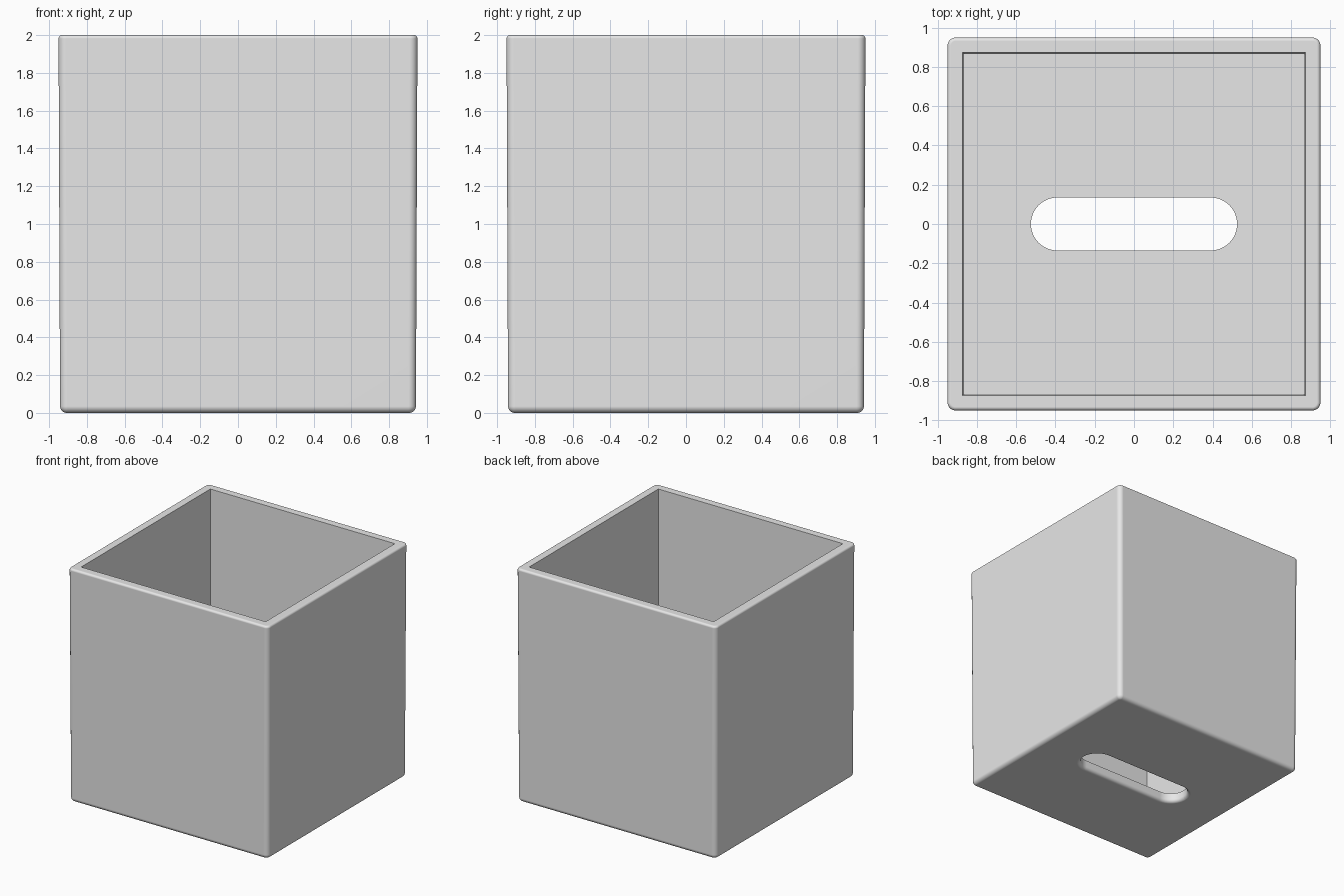
import bpy, bmesh, math

if "Cube" in bpy.data.objects:
    bpy.data.objects.remove(bpy.data.objects["Cube"])

grey = bpy.data.materials.new("light grey")
grey.diffuse_color = (0.8, 0.8, 0.8, 1)
grey.use_nodes = True
grey.node_tree.nodes["Principled BSDF"].inputs["Base Color"].default_value = grey.diffuse_color


def outline(hx, hy, r, seg):
    """Rounded rectangle with half sizes hx, hy and corner radius r."""
    pts = []
    for i, (sx, sy) in enumerate([(1, 1), (-1, 1), (-1, -1), (1, -1)]):
        for k in range(seg + 1):
            a = math.pi / 2 * (i + k / seg)
            pts.append((sx * (hx - r) + r * math.cos(a),
                        sy * (hy - r) + r * math.sin(a)))
    return pts


def loft(name, rings):
    """Closed solid through a stack of (outline, z) rings."""
    bm = bmesh.new()
    loops = [[bm.verts.new((x, y, z)) for x, y in pts] for pts, z in rings]
    n = len(loops[0])
    for a, b in zip(loops, loops[1:]):
        for i in range(n):
            j = (i + 1) % n
            bm.faces.new((a[i], a[j], b[j], b[i]))
    bm.faces.new(loops[0][::-1])
    bm.faces.new(loops[-1])
    bmesh.ops.recalc_face_normals(bm, faces=bm.faces)
    mesh = bpy.data.meshes.new(name)
    bm.to_mesh(mesh)
    bm.free()
    mesh.materials.append(grey)
    ob = bpy.data.objects.new(name, mesh)
    bpy.context.collection.objects.link(ob)
    return ob


SEG = 6
steps = [math.pi / 2 * k / SEG for k in range(SEG + 1)]

# Outer body: slightly tapered, rounded bottom edge and finer top edge
rings = []
R, T = 0.035, 0.018
for a in steps:
    d = R * (1 - math.sin(a))
    rings.append((outline(0.942 - d, 0.942 - d, 0.04 - d, SEG), R * (1 - math.cos(a))))
for a in steps:
    d = T * (1 - math.cos(a))
    rings.append((outline(0.95 - d, 0.95 - d, 0.04 - d, SEG), 2 - T + T * math.sin(a)))
box = loft("box", rings)

# Cavity cutter: sharp-cornered and drafted towards the floor
bm = bmesh.new()
bmesh.ops.create_cube(bm, size=2)
for v in bm.verts:
    h = 0.875 if v.co.z > 0 else 0.866
    v.co = (math.copysign(h, v.co.x), math.copysign(h, v.co.y), 2.002 if v.co.z > 0 else 0.08)
mesh = bpy.data.meshes.new("cavity_cutter")
bm.to_mesh(mesh)
bm.free()
mesh.materials.append(grey)
cavity = bpy.data.objects.new("cavity_cutter", mesh)
bpy.context.collection.objects.link(cavity)

# Slot cutter: stadium flaring out to round the underside edge
F = 0.03
profile = [(F, -0.01)]
profile += [(F * (1 - math.sin(a)), F * (1 - math.cos(a))) for a in steps]
profile += [(0, 0.2)]
slot = loft("slot_cutter", [(outline(0.525 + d, 0.135 + d, 0.1345 + d, 12), z)
                            for d, z in profile])

# Cut the cavity and the slot, then bake the result
for cutter in (cavity, slot):
    cutter.hide_render = True
    m = box.modifiers.new(cutter.name, 'BOOLEAN')
    m.operation = 'DIFFERENCE'
    m.solver = 'EXACT'
    m.object = cutter
bpy.context.view_layer.update()
deps = bpy.context.evaluated_depsgraph_get()
baked = bpy.data.meshes.new_from_object(box.evaluated_get(deps))
box.modifiers.clear()
box.data = baked
for cutter in (cavity, slot):
    bpy.data.objects.remove(cutter)

# Smooth fillets with flat walls
bpy.ops.object.select_all(action='DESELECT')
box.select_set(True)
bpy.context.view_layer.objects.active = box
bpy.ops.object.shade_smooth_by_angle(angle=math.radians(35))
w = box.modifiers.new("flat_walls", 'WEIGHTED_NORMAL')
w.keep_sharp = True
